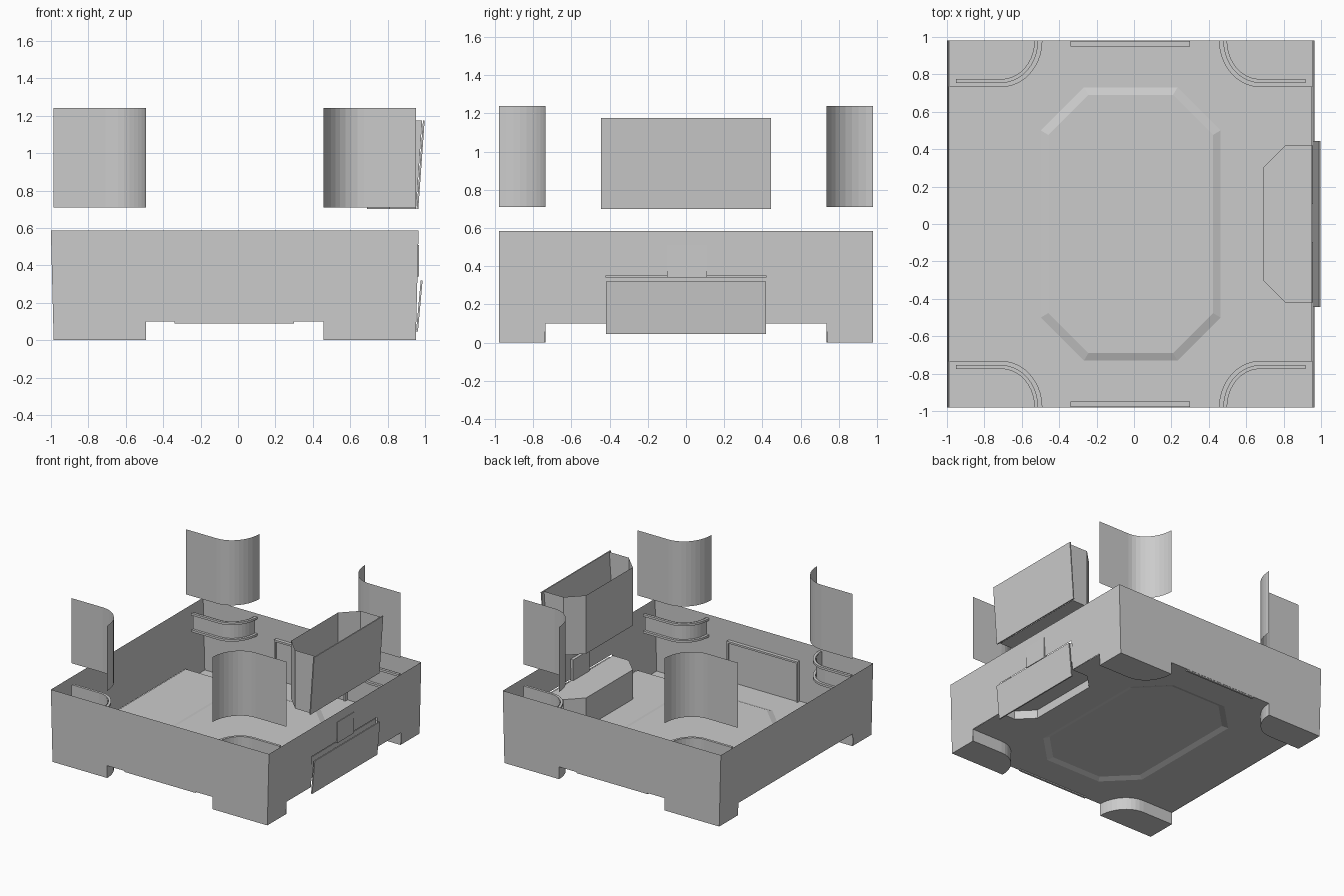
import bpy, bmesh, math
from mathutils import Vector
from mathutils.geometry import tessellate_polygon

if "Cube" in bpy.data.objects:
    bpy.data.objects.remove(bpy.data.objects["Cube"])

CX = -0.0175          # tray centre in x
TOP, FLOOR = 0.585, 0.10


def make(name, verts, faces):
    bm = bmesh.new()
    vs = [bm.verts.new(v) for v in verts]
    for f in faces:
        try:
            bm.faces.new([vs[i] for i in f])
        except ValueError:
            pass
    bmesh.ops.recalc_face_normals(bm, faces=bm.faces[:])
    me = bpy.data.meshes.new(name)
    bm.to_mesh(me)
    bm.free()
    ob = bpy.data.objects.new(name, me)
    bpy.context.collection.objects.link(ob)
    return ob


def sheet(name, *loops):
    """Flat sheet from an outline and optional holes."""
    loops = [[Vector(p) for p in l] for l in loops]
    pts = [p for l in loops for p in l]
    return make(name, pts, tessellate_polygon(loops))


def loft(name, a, b, closed=True, bottom=False, top=False):
    """Skin between two matching 3D loops."""
    n = len(a)
    faces = [(i, (i + 1) % n, n + (i + 1) % n, n + i) for i in range(n if closed else n - 1)]
    if bottom:
        faces.append(tuple(range(n)))
    if top:
        faces.append(tuple(range(n, 2 * n)))
    return make(name, list(a) + list(b), faces)


def at(loop, z):
    return [(p[0], p[1], z) for p in loop]


def prism(name, loop, z0, z1, **k):
    return loft(name, at(loop, z0), at(loop, z1), **k)


def box(name, x0, x1, y0, y1, z0, z1):
    return prism(name, [(x0, y0), (x1, y0), (x1, y1), (x0, y1)], z0, z1, bottom=True, top=True)


def corner(sx, sy, d=0.0, outer=0.968):
    """Rounded corner profile, inset by d, from the side wall to the end wall."""
    pts = [(outer, 0.735 + d)]
    for i in range(11):
        t = math.pi / 2 * i / 10
        pts.append((0.69 - (0.215 - d) * math.sin(t), 0.98 - (0.245 - d) * math.cos(t)))
    return [(CX + sx * u, sy * v) for u, v in pts]


def octagon(r, z):
    rx, ry, c = 0.48 - r, 0.73 - r, 0.23 - 0.4 * r
    q = [(rx, ry - c), (rx - c, ry)]
    q += [(-x, y) for x, y in reversed(q)]
    q += [(-x, -y) for x, y in q]
    return [(CX + x, y, z) for x, y in q]


def side_x(s, z):
    return CX + s * (0.968 + 0.015 * z / TOP)


bay = [(0.952, -0.42), (0.81, -0.42), (0.69, -0.30), (0.69, 0.30), (0.81, 0.42), (0.952, 0.42)]

# floor with corner cutouts, bay cutout and a stepped octagon
outline = (corner(-1, -1) + corner(1, -1)[::-1] + bay
           + corner(1, 1) + corner(-1, 1)[::-1])
sheet("floor", at(outline, FLOOR), octagon(0, FLOOR))
loft("floor_octagon_step", octagon(0, FLOOR), octagon(0.04, FLOOR + 0.015))
sheet("floor_octagon", octagon(0.04, FLOOR + 0.015))

# front and back walls, with framed plates inside
for s, n in ((-1, "front"), (1, "back")):
    prof = [(side_x(-1, TOP), TOP), (side_x(-1, 0), 0), (CX - 0.475, 0), (CX - 0.475, FLOOR),
            (CX + 0.475, FLOOR), (CX + 0.475, 0), (side_x(1, 0), 0), (side_x(1, TOP), TOP)]
    sheet(n + "_wall", [(x, s * 0.98, z) for x, z in prof])
    a, b = sorted((s * 0.978, s * 0.962))
    box(n + "_plate", -0.34, 0.30, a, b, 0.09, 0.43)
    a, b = sorted((s * 0.962, s * 0.95))
    for i, (x0, x1, z0, z1) in enumerate(((-0.34, 0.30, 0.415, 0.43), (-0.34, -0.325, FLOOR, 0.415),
                                          (0.285, 0.30, FLOOR, 0.415))):
        box(f"{n}_plate_rim_{i}", x0, x1, a, b, z0, z1)

# left and right walls, the right one notched for the flap
for s, n in ((-1, "left"), (1, "right")):
    mid = [(-0.42, FLOOR), (-0.42, 0.35), (0.42, 0.35), (0.42, FLOOR)] if s > 0 else []
    prof = [(-0.98, TOP), (-0.98, 0), (-0.74, 0), (-0.735, FLOOR)] + mid + \
           [(0.735, FLOOR), (0.74, 0), (0.98, 0), (0.98, TOP)]
    sheet(n + "_wall", [(side_x(s, z), y, z) for y, z in prof])

# corners: hollow feet, curved brackets and lifted curved panels
for sx in (-1, 1):
    for sy in (-1, 1):
        tag = ("left" if sx < 0 else "right") + ("_front" if sy < 0 else "_back")
        p = corner(sx, sy)
        sheet(tag + "_foot_base", at(p + [(CX + sx * 0.968, sy * 0.98)], 0))
        prism(tag + "_foot_side", p, 0, FLOOR, closed=False)
        bar = corner(sx, sy, 0.02, 0.935) + corner(sx, sy, 0.04, 0.935)[::-1]
        for z, n in ((0.405, "lower"), (0.54, "upper")):
            prism(f"{tag}_bracket_{n}_bar", bar, z, z + 0.018, bottom=True, top=True)
        prism(tag + "_bracket_face", corner(sx, sy, 0.045, 0.935), 0.405, 0.558, closed=False)
        prism(tag + "_panel", p, 0.71, 1.24, closed=False)

# bay: raised block inside the tray, hollow underneath
prism("bay_recess_side", bay, FLOOR, 0.17, closed=False)
prism("bay_block", bay, 0.17, 0.34, bottom=True, top=True)
box("bay_tab", 0.94, 0.968, -0.10, 0.11, 0.34, 0.51)

# tilted flap outside the bay
flap_low = [(0.952, -0.42), (0.962, -0.42), (0.962, 0.42), (0.952, 0.42)]
flap_high = [(x + 0.025, y) for x, y in flap_low]
loft("flap", at(flap_low, 0.045), at(flap_high, 0.32), bottom=True, top=True)

# lifted open bin with tilted front panel
bin_top = [(x + (0.033 if x > 0.9 else 0), y) for x, y in bay]
loft("bin_body", at(bay, 0.70), at(bin_top, 1.175), closed=False, bottom=True)
panel_low = [(0.955, -0.445), (0.964, -0.445), (0.964, 0.445), (0.955, 0.445)]
panel_high = [(x + 0.034, y) for x, y in panel_low]
loft("bin_front", at(panel_low, 0.70), at(panel_high, 1.175), bottom=True, top=True)
